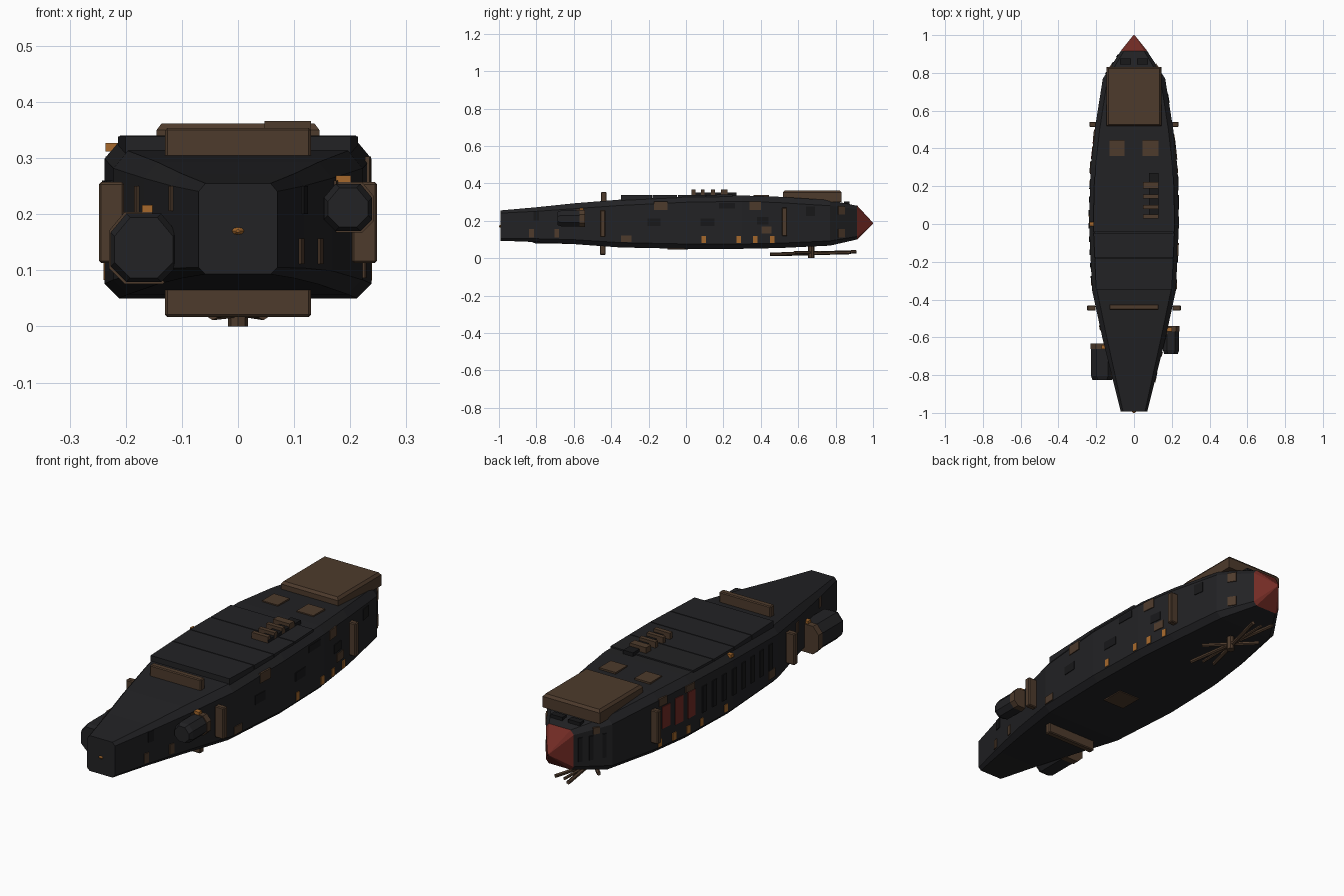
import bpy, bmesh, math
from mathutils import Vector, Matrix

if "Cube" in bpy.data.objects:
    bpy.data.objects.remove(bpy.data.objects["Cube"])


def material(name, rgb):
    m = bpy.data.materials.new(name)
    m.diffuse_color = (*rgb, 1)
    m.use_nodes = True
    m.node_tree.nodes["Principled BSDF"].inputs["Base Color"].default_value = m.diffuse_color
    return m


DARK = material("hull_dark", (0.016, 0.016, 0.018))
BLACK = material("recess_black", (0.009, 0.009, 0.01))
BROWN = material("rust_brown", (0.075, 0.043, 0.025))
RED = material("dull_red", (0.17, 0.024, 0.018))
ORANGE = material("window_orange", (0.38, 0.14, 0.025))

# Hull stations: y, half width, bottom z, top z, corner chamfer
STATIONS = [(-.993, .07, .093, .255, .012), (-.8, .118, .086, .272, .018),
            (-.6, .168, .075, .293, .024), (-.35, .222, .057, .313, .026),
            (0, .238, .05, .33, .026), (.3, .23, .05, .335, .026),
            (.5, .208, .054, .328, .026), (.77, .165, .067, .31, .025),
            (.915, .07, .1, .28, .016)]


def interp(y, k):
    for a, b in zip(STATIONS, STATIONS[1:]):
        if y <= b[0]:
            t = (y - a[0]) / (b[0] - a[0])
            return a[k] + t * (b[k] - a[k])
    return STATIONS[-1][k]


def finish(name, bm, mat):
    bmesh.ops.recalc_face_normals(bm, faces=bm.faces)
    me = bpy.data.meshes.new(name)
    bm.to_mesh(me)
    bm.free()
    me.materials.append(mat)
    ob = bpy.data.objects.new(name, me)
    bpy.context.collection.objects.link(ob)
    return ob


def octagon(y, cx, hw, zb, zt, c):
    return [Vector((cx + x, y, z)) for x, z in (
        (-hw + c, zb), (hw - c, zb), (hw, zb + c), (hw, zt - c * 1.2),
        (hw - c, zt), (-hw + c, zt), (-hw, zt - c * 1.2), (-hw, zb + c))]


def loft(name, rings, mat):
    bm = bmesh.new()
    vs = [[bm.verts.new(p) for p in r] for r in rings]
    for a, b in zip(vs, vs[1:]):
        for i in range(len(a)):
            j = (i + 1) % len(a)
            bm.faces.new((a[i], a[j], b[j], b[i]))
    bm.faces.new(vs[0])
    bm.faces.new(vs[-1])
    return finish(name, bm, mat)


def box(name, x, y, z, mat, bevel=0):
    """Box from (min, max) ranges."""
    bm = bmesh.new()
    bmesh.ops.create_cube(bm, size=1)
    for v in bm.verts:
        for i, (lo, hi) in enumerate((x, y, z)):
            v.co[i] = lo if v.co[i] < 0 else hi
    if bevel:
        bmesh.ops.bevel(bm, geom=bm.edges[:], offset=bevel, segments=1, affect='EDGES')
    return finish(name, bm, mat)


def side_patch(name, side, y, z, w, h, mat, proud=.003):
    """Plate lying on the hull wall, turned to follow its taper."""
    slope = (interp(y + .01, 1) - interp(y - .01, 1)) / .02
    bm = bmesh.new()
    bmesh.ops.create_cube(bm, size=1)
    m = (Matrix.Translation((side * interp(y, 1), y, z))
         @ Matrix.Rotation(-side * math.atan(slope), 4, 'Z')
         @ Matrix.Diagonal((proud * 2, w, h, 1)))
    bm.transform(m)
    return finish(name, bm, mat)


def rod(name, a, b, r, mat, sides=6):
    a, b = Vector(a), Vector(b)
    bm = bmesh.new()
    bmesh.ops.create_cone(bm, cap_ends=True, segments=sides, radius1=r, radius2=r, depth=(b - a).length)
    bm.transform(Matrix.Translation((a + b) / 2) @ (b - a).to_track_quat('Z', 'Y').to_matrix().to_4x4())
    return finish(name, bm, mat)


# Hull and red nose
loft("hull", [octagon(s[0], 0, *s[1:]) for s in STATIONS], DARK)
loft("nose_cap", [octagon(.915, 0, .071, .099, .281, .016),
                  octagon(1.0, 0, .003, .183, .189, .001)], RED)

# Raised deck plates, each following the deck slope
edges = [-.35, -.18, -.045, .105, .25]
for y0, y1 in zip(edges, edges[1:]):
    rings = []
    for y in (y0 + .002, y1 - .002):
        w, z = interp(y, 1) - .022, interp(y, 3)
        top = max(z + .006, .338)
        rings.append([Vector(p) for p in ((-w, y, z - .01), (w, y, z - .01), (w, y, top), (-w, y, top))])
    loft("deck_plate", rings, DARK)

# Big deck hatch with sloped rim, small hatches, belly hatch
loft("main_hatch", [[Vector((sx * w, .675 + sy * d, z)) for sx, sy in ((-1, -1), (1, -1), (1, 1), (-1, 1))]
                    for w, d, z in ((.145, .157, .30), (.145, .157, .35), (.136, .148, .362))], BROWN)
box("small_hatch_left", (-.13, -.05), (.36, .445), (.32, .338), BROWN)
box("small_hatch_right", (.045, .13), (.36, .445), (.32, .338), BROWN)
box("belly_hatch", (-.02, .09), (-.1, .01), (.046, .06), BROWN)
for x in (-.045, .045):
    box("bow_vent", (x - .03, x + .03), (.845, .875), (.28, .304), BLACK)

# Deck vent slats
for y, w in ((.04, .02), (.09, .02), (.145, .02), (.205, .035)):
    box("vent_slat", (.047, .13), (y - w / 2, y + w / 2), (.33, .366), BROWN)
box("vent_base", (.08, .13), (.03, .27), (.33, .352), BLACK)

# Cross bars above and below, vertical fender bars on the flanks
box("top_bar", (-.13, .13), (-.455, -.425), (.29, .354), BROWN, .004)
box("bottom_bar", (-.13, .13), (-.46, -.43), (.017, .07), BROWN, .004)
for s in (-1, 1):
    for y, x, z0, z1 in ((-.445, .248, .113, .257), (.527, .236, .118, .27)):
        a, b = sorted((s * x, s * (x - .045)))
        box("fender_bar", (a, b), (y - .014, y + .014), (z0, z1), BROWN, .004)


# Engine pods: octagonal body, collar, marker lamp
def pod(name, cx, hw, z0, z1, y0, y1, lamp_x):
    c = hw * .45
    loft(name + "_body", [octagon(y0, cx, hw - .01, z0 + .01, z1 - .01, c),
                          octagon(y0 + .02, cx, hw - .003, z0 + .003, z1 - .003, c),
                          octagon(y1 - .03, cx, hw - .003, z0 + .003, z1 - .003, c)], DARK)
    loft(name + "_collar", [octagon(y1 - .03, cx, hw, z0, z1, c),
                            octagon(y1, cx, hw, z0, z1, c)], BROWN)
    box(name + "_lamp", (lamp_x - .013, lamp_x + .013), (y1 - .03, y1 - .008), (z1 - .01, z1 + .012), ORANGE)


pod("left_pod", -.168, .062, .076, .204, -.825, -.632, -.158)
pod("right_pod", .196, .046, .167, .257, -.688, -.54, .188)

# Stern lamp
bm = bmesh.new()
bmesh.ops.create_cone(bm, segments=8, radius1=.014, radius2=.004, depth=.01, cap_ends=True)
bm.transform(Matrix.Translation((0, -.995, .17)) @ Matrix.Diagonal((1, 1, .6, 1)) @ Matrix.Rotation(math.pi / 2, 4, 'X'))
finish("stern_lamp", bm, ORANGE)

# Folded undercarriage of crossed rods
rod("gear_long_rod", (.045, .45, .02), (-.04, .91, .034), .009, BROWN)
rod("gear_second_rod", (-.045, .50, .02), (.045, .88, .03), .009, BROWN)
rod("gear_cross_rod", (.09, .58, .03), (-.09, .76, .03), .009, BROWN)
rod("gear_spine", (0, .48, .024), (0, .88, .03), .007, BROWN)
rod("gear_strut", (0, .67, .0), (0, .67, .07), .018, BROWN, 8)

# Wall plates on the right side: y, z, width, height
for y, z, w, h in ((-.135, .28, .07, .045), (-.32, .104, .055, .036), (.37, .28, .06, .045),
                   (.43, .15, .055, .038), (.83, .255, .04, .045), (.83, .133, .04, .045),
                   (-.825, .134, .025, .045), (-.69, .134, .025, .045), (-.57, .235, .03, .05)):
    side_patch("right_plate", 1, y, z, w, h, BROWN, .004)
for y, z, w, h in ((.22, .28, .085, .03), (.115, .192, .075, .04), (-.17, .192, .07, .04),
                   (.41, .2, .06, .04), (.665, .25, .05, .05), (-.8, .225, .03, .05)):
    side_patch("right_recess", 1, y, z, w, h, BLACK)
for y in (.095, .282, .37, .462):
    side_patch("right_window", 1, y, .1, .024, .036, ORANGE)

# Left side: plain red panels, ribs, windows, plates
for y, h in ((.45, .1), (.37, .12), (.29, .12)):
    side_patch("red_panel", -1, y, .21, .05, h, RED)
for i in range(8):
    side_patch("left_rib", -1, .2 - i * .07, .2, .03, .12, BLACK, .004)
for y in (.80, .85, .89):
    side_patch("bow_rib", -1, y, .19, .018, .11, BLACK, .004)
for y in (.49, .4, .31, .22, .05):
    side_patch("left_window", -1, y, .1, .022, .034, ORANGE)
for y, z, w, h in ((.47, .285, .05, .035), (.3, .288, .06, .03), (.83, .265, .03, .03),
                   (-.8, .228, .02, .045), (-.55, .225, .025, .05), (-.3, .12, .05, .04)):
    side_patch("left_plate", -1, y, z, w, h, BROWN, .004)
box("left_edge_lamp", (-.236, -.212), (-.01, .01), (.312, .327), ORANGE)
